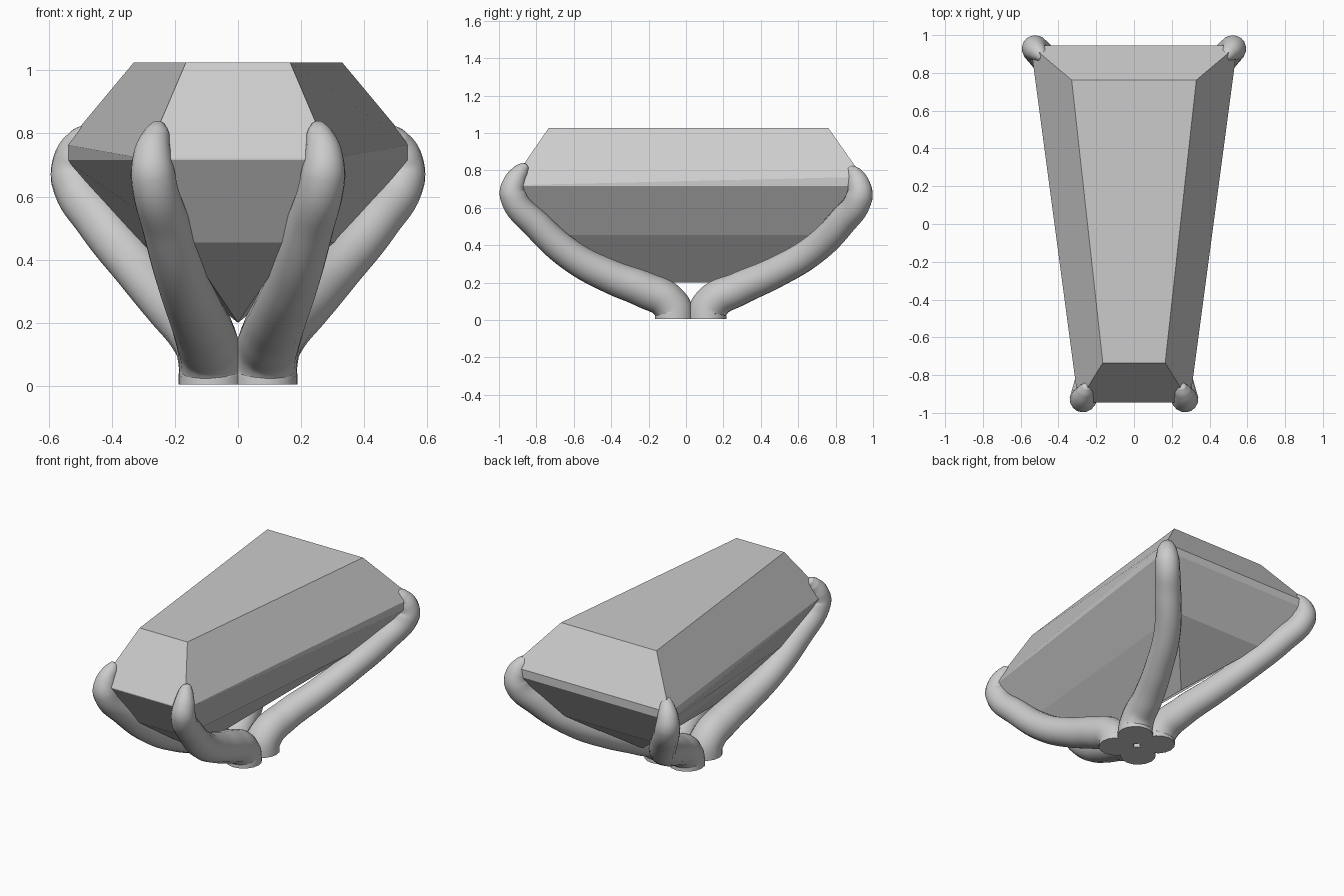
import bpy, bmesh

if "Cube" in bpy.data.objects:
    bpy.data.objects.remove(bpy.data.objects["Cube"])


def make_gem():
    # Rings: front z, front y, front half width, back z, back y, back half width
    rings = [
        (1.025, -0.735, 0.165, 1.025, 0.762, 0.33),
        (0.72, -0.945, 0.295, 0.765, 0.945, 0.547),
        (0.715, -0.945, 0.295, 0.715, 0.945, 0.547),
        (0.455, -0.775, 0.172, 0.455, 0.775, 0.315),
    ]
    bm = bmesh.new()
    loops = []
    for zf, yf, wf, zb, yb, wb in rings:
        loops.append([bm.verts.new(p) for p in
                      ((-wf, yf, zf), (wf, yf, zf), (wb, yb, zb), (-wb, yb, zb))])
    bm.faces.new(loops[0])
    for a, b in zip(loops, loops[1:]):
        for i in range(4):
            j = (i + 1) % 4
            bm.faces.new((a[i], b[i], b[j], a[j]))
    # Keel along the underside
    f = bm.verts.new((0, -0.43, 0.2))
    k = bm.verts.new((0, 0.43, 0.2))
    v = loops[-1]
    for face in ((v[0], f, v[1]), (v[1], f, k, v[2]), (v[2], k, v[3]), (v[3], k, f, v[0])):
        bm.faces.new(face)
    bmesh.ops.recalc_face_normals(bm, faces=bm.faces)
    mesh = bpy.data.meshes.new("tapered_gem")
    bm.to_mesh(mesh)
    bm.free()
    bpy.context.collection.objects.link(bpy.data.objects.new("tapered_gem", mesh))


def make_prong(name, points, side):
    # Tapered round tube through x, y, z, radius points
    cu = bpy.data.curves.new(name, 'CURVE')
    cu.dimensions = '3D'
    cu.bevel_depth = 1.0
    cu.bevel_resolution = 6
    cu.resolution_u = 8
    cu.use_fill_caps = True
    sp = cu.splines.new('BEZIER')
    sp.bezier_points.add(len(points) - 1)
    for bp, (x, y, z, r) in zip(sp.bezier_points, points):
        bp.co = (x * side, y, z)
        bp.radius = r
        bp.handle_left_type = bp.handle_right_type = 'AUTO'
    # Upright start so the foot is flat on the ground
    b = sp.bezier_points[0]
    b.handle_left_type = b.handle_right_type = 'FREE'
    b.handle_right = b.co.copy()
    b.handle_right.z += 0.05
    b.handle_left = b.co.copy()
    b.handle_left.z -= 0.05
    ob = bpy.data.objects.new(name, cu)
    bpy.context.collection.objects.link(ob)
    bpy.ops.object.select_all(action='DESELECT')
    ob.select_set(True)
    bpy.context.view_layer.objects.active = ob
    bpy.ops.object.convert(target='MESH')
    bpy.ops.object.shade_smooth_by_angle(angle=0.8)


front = [
    (0.083, -0.062, 0.004, 0.104), (0.088, -0.09, 0.09, 0.1),
    (0.105, -0.22, 0.16, 0.097), (0.133, -0.4, 0.23, 0.09),
    (0.175, -0.6, 0.334, 0.083), (0.225, -0.79, 0.5, 0.078),
    (0.27, -0.926, 0.67, 0.071), (0.27, -0.915, 0.74, 0.06),
    (0.257, -0.88, 0.798, 0.042), (0.251, -0.858, 0.823, 0.024),
    (0.248, -0.851, 0.83, 0.004),
]
back = [
    (0.085, 0.112, 0.004, 0.104), (0.092, 0.14, 0.09, 0.099),
    (0.13, 0.28, 0.165, 0.09), (0.213, 0.48, 0.255, 0.083),
    (0.315, 0.68, 0.373, 0.079), (0.435, 0.83, 0.52, 0.077),
    (0.522, 0.927, 0.66, 0.072), (0.52, 0.922, 0.73, 0.06),
    (0.497, 0.897, 0.783, 0.042), (0.483, 0.877, 0.807, 0.024),
    (0.479, 0.871, 0.813, 0.004),
]

make_gem()
for side, label in ((-1, "left"), (1, "right")):
    make_prong("front_prong_" + label, front, side)
    make_prong("back_prong_" + label, back, side)
